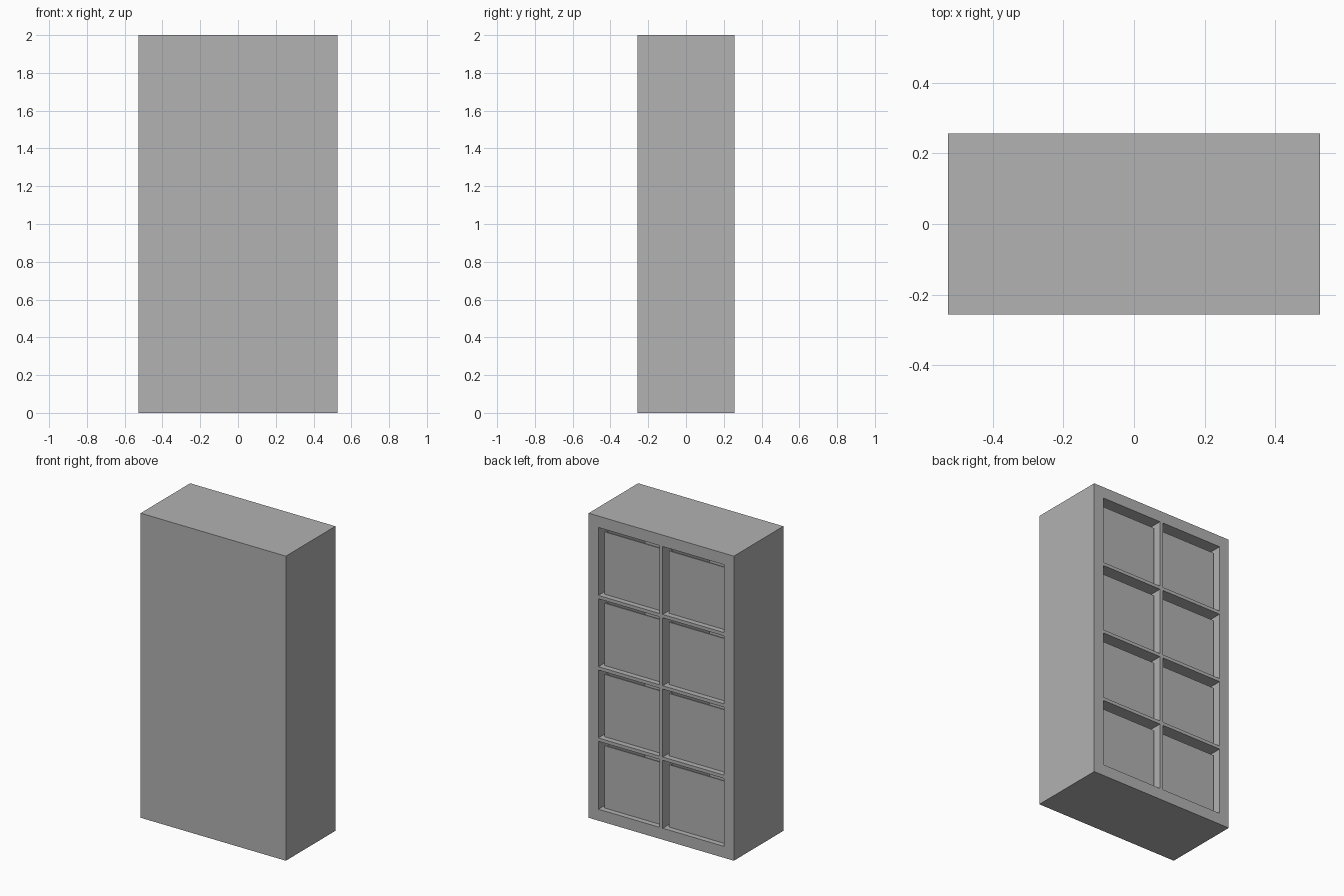
import bpy
import bmesh
from mathutils import Matrix, Vector

cube = bpy.data.objects.get("Cube")
if cube:
    bpy.data.objects.remove(cube, do_unlink=True)

# Overall size, cabinet frame and cell layout
W, D, H = 1.055, 0.514, 2.0
DIVIDER = 0.022
SIDE, RIM = 0.071, 0.075
PANEL = 0.043
COLS, ROWS = 2, 4
CELL_W = (W - 2 * SIDE - (COLS - 1) * DIVIDER) / COLS
CELL_H = (H - 2 * RIM - (ROWS - 1) * DIVIDER) / ROWS

# Drawer clearances inside a cell
RECESS, SIDE_GAP, TOP_GAP, WALL = 0.034, 0.02, 0.036, 0.012

grey = bpy.data.materials.new("plain_grey")
grey.use_nodes = True
colour = (0.445, 0.445, 0.445, 1)
grey.diffuse_color = colour
grey.node_tree.nodes["Principled BSDF"].inputs["Base Color"].default_value = colour


def make_box(name, low, high, open_side=None, wall=0.0, floor=0.0):
    """Box between two corners; open_side hollows it from that direction."""
    low, high = Vector(low), Vector(high)
    bm = bmesh.new()
    bmesh.ops.create_cube(bm, size=1, matrix=Matrix.Translation((low + high) / 2)
                          @ Matrix.Diagonal((*(high - low), 1)))
    if open_side:
        direction = Vector(open_side)
        bm.normal_update()
        face = max(bm.faces, key=lambda f: f.normal.dot(direction))
        bmesh.ops.inset_region(bm, faces=[face], thickness=wall)
        sink_face(bm, face, -direction * floor)
    return finish(name, bm)


def sink_face(bm, face, offset):
    """Extrude a face inward to make a pocket."""
    result = bmesh.ops.extrude_face_region(bm, geom=[face])
    verts = [v for v in result["geom"] if isinstance(v, bmesh.types.BMVert)]
    bmesh.ops.translate(bm, verts=verts, vec=offset)
    if face.is_valid:
        bmesh.ops.delete(bm, geom=[face], context="FACES_ONLY")


def finish(name, bm):
    bmesh.ops.recalc_face_normals(bm, faces=bm.faces)
    mesh = bpy.data.meshes.new(name)
    bm.to_mesh(mesh)
    bm.free()
    mesh.materials.append(grey)
    obj = bpy.data.objects.new(name, mesh)
    bpy.context.collection.objects.link(obj)
    return obj


# Cabinet shell: closed panel at the front, rim and dividers open to the back
make_box("closed_panel", (-W / 2, -D / 2, 0), (W / 2, -D / 2 + PANEL, H))
inner = -D / 2 + PANEL
for sign, name in ((-1, "right_side"), (1, "left_side")):
    xs = sorted((sign * W / 2, sign * (W / 2 - SIDE)))
    make_box(name, (xs[0], inner, 0), (xs[1], D / 2, H))
x0, x1 = -W / 2 + SIDE, W / 2 - SIDE
make_box("base", (x0, inner, 0), (x1, D / 2, RIM))
make_box("top", (x0, inner, H - RIM), (x1, D / 2, H))
make_box("centre_divider", (-DIVIDER / 2, inner, RIM), (DIVIDER / 2, D / 2, H - RIM))

# Shelves and open-topped drawers in every cell
for col in range(COLS):
    left = x0 + col * (CELL_W + DIVIDER)
    right = left + CELL_W
    for row in range(ROWS):
        floor = RIM + row * (CELL_H + DIVIDER)
        if row:
            make_box(f"shelf_{col}_{row}", (left, inner, floor - DIVIDER),
                     (right, D / 2, floor))
        make_box(f"drawer_{col}_{row}",
                 (left + SIDE_GAP, inner + SIDE_GAP, floor + 0.001),
                 (right - SIDE_GAP, D / 2 - RECESS, floor + CELL_H - TOP_GAP),
                 open_side=(0, 0, 1), wall=WALL, floor=CELL_H - TOP_GAP - WALL)
